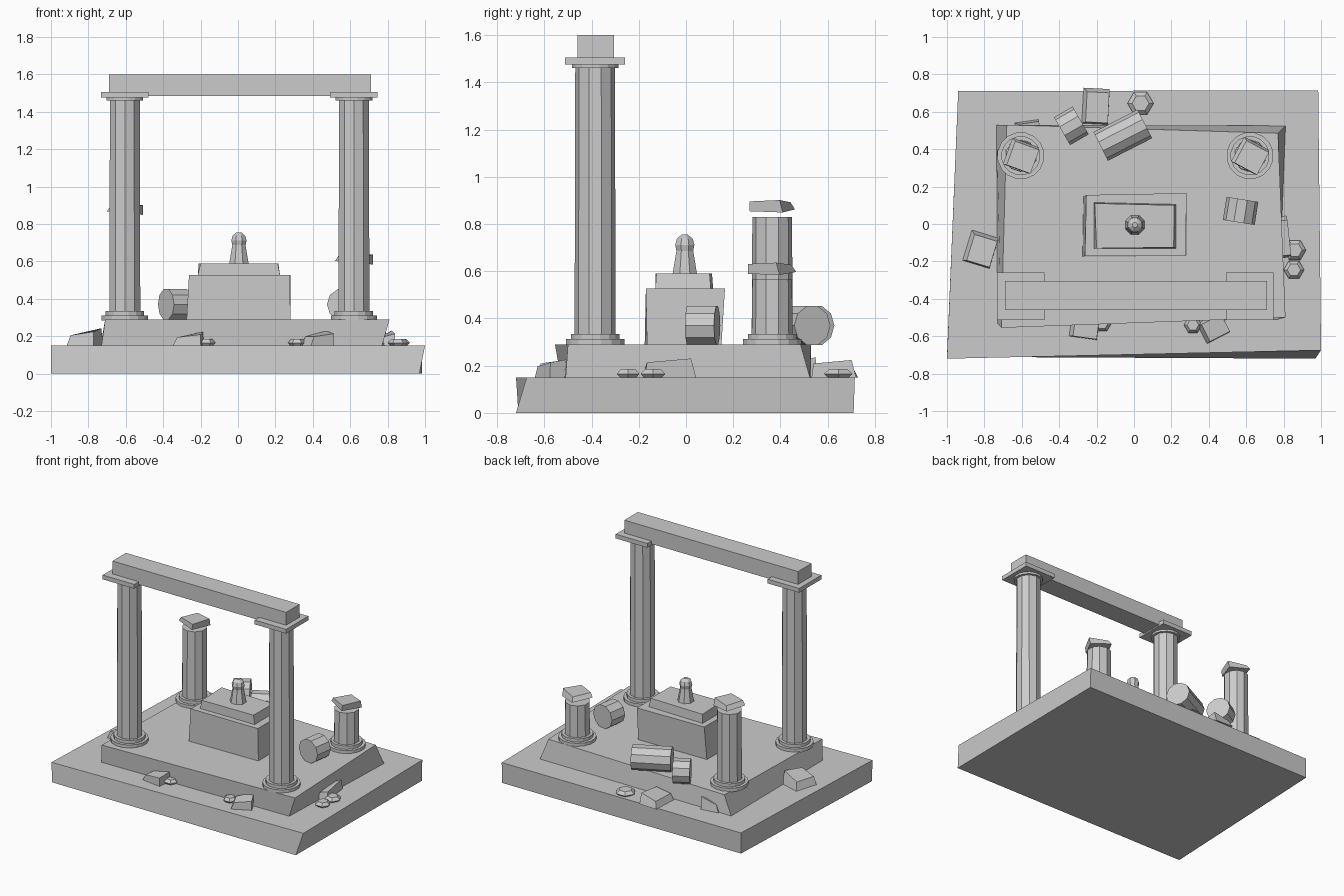
import bpy, bmesh, math
from mathutils import Matrix, Vector

if "Cube" in bpy.data.objects:
    bpy.data.objects.remove(bpy.data.objects["Cube"])

stone = bpy.data.materials.new("grey_stone")
stone.diffuse_color = (0.6, 0.6, 0.6, 1)
stone.use_nodes = True
stone.node_tree.nodes["Principled BSDF"].inputs["Base Color"].default_value = stone.diffuse_color


def finish(name, bm, matrix=None):
    bmesh.ops.recalc_face_normals(bm, faces=bm.faces)
    me = bpy.data.meshes.new(name)
    bm.to_mesh(me)
    bm.free()
    me.materials.append(stone)
    ob = bpy.data.objects.new(name, me)
    if matrix is not None:
        ob.matrix_world = matrix
    bpy.context.collection.objects.link(ob)
    return ob


def loft(name, rings, matrix=None):
    """Skin equal-length rings of points and cap both ends."""
    bm = bmesh.new()
    rows = [[bm.verts.new(p) for p in ring] for ring in rings]
    for a, b in zip(rows, rows[1:]):
        for i in range(len(a)):
            j = (i + 1) % len(a)
            bm.faces.new((a[i], a[j], b[j], b[i]))
    bm.faces.new(rows[0][::-1])
    bm.faces.new(rows[-1])
    return finish(name, bm, matrix)


def block(name, low, high, z0, z1):
    """Uneven hewn block from bottom and top corner outlines."""
    return loft(name, [[(x, y, z0) for x, y in low], [(x, y, z1) for x, y in high]])


def box(name, x0, x1, y0, y1, z0, z1):
    c = [(x0, y0), (x1, y0), (x1, y1), (x0, y1)]
    return block(name, c, c, z0, z1)


def turned(name, profile, sides, matrix, phase=0.5):
    """Faceted round part from (radius, height) pairs."""
    def ring(r, z):
        return [(r * math.cos(2 * math.pi * (i + phase) / sides),
                 r * math.sin(2 * math.pi * (i + phase) / sides), z) for i in range(sides)]
    return loft(name, [ring(r, z) for r, z in profile], matrix)


def at(x, y, z=0):
    return Matrix.Translation((x, y, z))


def chunk(name, x, y, z, size, turn, tilt=(0, 0), taper=0.85):
    """Broken lump: tapered, skewed box standing on z, turned and tilted."""
    w, d, h = size
    low = [(-w / 2, -d / 2, 0), (w / 2, -d / 2, 0), (w / 2, d / 2, 0), (-w / 2, d / 2, 0)]
    high = [(p[0] * taper + 0.01, p[1] * taper - 0.006, h * (1 + 0.25 * (i % 3 - 1)))
            for i, p in enumerate(low)]
    rot = (Matrix.Rotation(math.radians(turn), 4, 'Z')
           @ Matrix.Rotation(math.radians(tilt[0]), 4, 'X')
           @ Matrix.Rotation(math.radians(tilt[1]), 4, 'Y'))
    return loft(name, [low, high], at(x, y, z) @ rot)


# Two uneven platform steps
block("ground_slab",
      [(-1, -0.71), (0.97, -0.72), (0.985, 0.71), (-0.94, 0.71)],
      [(-1, -0.72), (1, -0.675), (0.985, 0.715), (-0.94, 0.71)], 0, 0.15)
block("upper_step",
      [(-0.73, -0.53), (0.77, -0.51), (0.81, 0.525), (-0.735, 0.53)],
      [(-0.71, -0.555), (0.81, -0.50), (0.77, 0.485), (-0.68, 0.53)], 0.15, 0.29)

# Columns: whole at the front, broken at the back
COLUMNS = [("front_left", -0.605, -0.385, 1.465), ("front_right", 0.62, -0.385, 1.465),
           ("back_left", -0.605, 0.365, 0.83), ("back_right", 0.62, 0.365, 0.565)]
for label, x, y, top in COLUMNS:
    turned(label + "_column", [(0.087, 0.32), (0.084, top)], 10, at(x, y))
    turned(label + "_base_ring", [(0.126, 0.285), (0.126, 0.312)], 16, at(x, y))
    turned(label + "_upper_ring", [(0.105, 0.312), (0.105, 0.335)], 16, at(x, y))
    if y < 0:
        turned(label + "_neck_ring", [(0.1, 1.46), (0.1, 1.478)], 16, at(x, y))
        box(label + "_capital", x - 0.127, x + 0.127, y - 0.127, y + 0.127, 1.475, 1.506)
    else:
        # loose broken cap hovering just over the stump
        s = -20 if x < 0 else -28
        chunk(label + "_broken_cap", x, y, top + 0.028, (0.15, 0.15, 0.042), s, (-2, 5), 0.9)
box("lintel_beam", -0.69, 0.71, -0.46, -0.305, 1.485, 1.6)

# Altar with its slab and small idol
block("altar_body",
      [(-0.275, -0.175), (0.28, -0.165), (0.28, 0.15), (-0.27, 0.145)],
      [(-0.262, -0.17), (0.278, -0.17), (0.28, 0.165), (-0.255, 0.155)], 0.288, 0.527)
block("altar_slab",
      [(-0.215, -0.13), (0.225, -0.13), (0.225, 0.105), (-0.215, 0.115)],
      [(-0.2, -0.13), (0.212, -0.125), (0.215, 0.1), (-0.21, 0.11)], 0.527, 0.59)
turned("idol_body", [(0.056, 0.588), (0.036, 0.7)], 8, at(0.005, -0.005))
turned("idol_head", [(0.02, 0.672), (0.038, 0.685), (0.044, 0.712), (0.036, 0.738), (0.014, 0.755)],
       8, at(0.005, -0.005))

# Fallen column drums: centre x, y, length, axis direction in degrees
DRUMS = [("long_drum", -0.06, 0.475, 0.265, 27), ("short_drum", -0.335, 0.525, 0.115, 30),
         ("side_drum", 0.57, 0.07, 0.125, 81)]
for name, x, y, length, turn in DRUMS:
    m = (at(x, y, 0.37) @ Matrix.Rotation(math.radians(turn), 4, 'Z')
         @ Matrix.Rotation(math.pi / 2, 4, 'Y'))
    turned(name, [(0.086, -length / 2), (0.086, length / 2)], 10, m)

# Angular rubble around the steps
RUBBLE = [(-0.82, -0.135, 0.15, 0.17, 0.075, -17), (-0.205, 0.63, 0.14, 0.19, 0.06, -3),
          (-0.57, 0.52, 0.13, 0.06, 0.07, 8), (0.79, -0.07, 0.07, 0.22, 0.065, 6),
          (-0.265, -0.55, 0.15, 0.12, 0.06, -8), (0.425, -0.555, 0.14, 0.12, 0.065, 27)]
for i, (x, y, w, d, h, turn) in enumerate(RUBBLE):
    chunk(f"rubble_{i + 1}", x, y, 0.149, (w, d, h), turn)

# Flat six-sided pebbles
PEBBLES = [(0.035, 0.645, 0.07), (0.86, -0.14, 0.06), (0.855, -0.245, 0.055),
           (0.315, -0.54, 0.048), (-0.17, -0.53, 0.05)]
for i, (x, y, r) in enumerate(PEBBLES):
    turned(f"pebble_{i + 1}", [(r * 0.7, 0), (r, 0.016), (r * 0.65, 0.036)], 6, at(x, y, 0.149), 0)

# Softened shading on the slightly twisted block faces, hard edges kept
bpy.ops.object.select_all(action='DESELECT')
for n in ("ground_slab", "upper_step", "altar_body", "altar_slab"):
    bpy.data.objects[n].select_set(True)
bpy.context.view_layer.objects.active = bpy.data.objects["ground_slab"]
bpy.ops.object.shade_smooth_by_angle(angle=math.radians(30))
